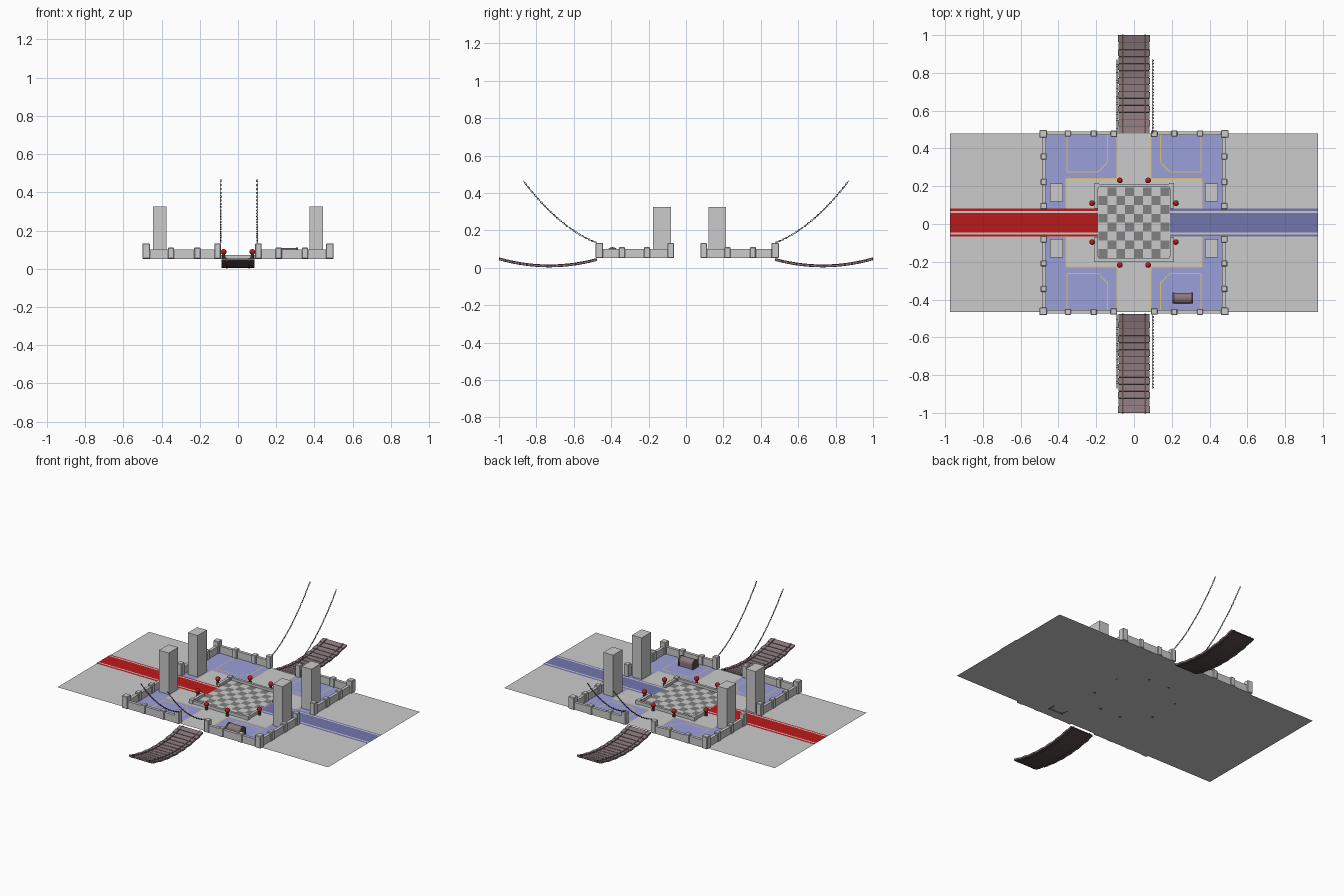
import bpy, bmesh, math
from mathutils import Matrix, Vector

if "Cube" in bpy.data.objects:
    bpy.data.objects.remove(bpy.data.objects["Cube"])

CY, G = 0.007, 0.052          # arena centre in y, ground height


def mat(name, r, g, b):
    m = bpy.data.materials.new(name)
    m.diffuse_color = (r, g, b, 1)
    m.use_nodes = True
    m.node_tree.nodes["Principled BSDF"].inputs["Base Color"].default_value = m.diffuse_color
    return m


RED = mat("red", .5, .01, .01)
BLUE = mat("carpet_blue", .17, .18, .42)
TILE = mat("floor_blue", .33, .35, .7)
GOLD = mat("gold", .75, .55, .16)
WOOD = mat("wood", .26, .19, .2)
DARK = mat("dark_wood", .1, .07, .07)
IRON = mat("iron", .12, .12, .12)
CHECK = mat("dark_check", .22, .22, .22)
WHITE = mat("white", .85, .85, .85)


def finish(name, bm, material=None, smooth=False):
    me = bpy.data.meshes.new(name)
    bm.to_mesh(me)
    bm.free()
    ob = bpy.data.objects.new(name, me)
    bpy.context.collection.objects.link(ob)
    if material:
        me.materials.append(material)
    for p in me.polygons:
        p.use_smooth = smooth
    return ob


def box(bm, x0, x1, y0, y1, z0, z1):
    m = Matrix.Translation(((x0 + x1) / 2, (y0 + y1) / 2, (z0 + z1) / 2))
    s = Matrix.Diagonal((abs(x1 - x0), abs(y1 - y0), abs(z1 - z0), 1))
    bmesh.ops.create_cube(bm, size=1, matrix=m @ s)


def rect(bm, x0, x1, y0, y1, z):
    x0, x1 = sorted((x0, x1))
    y0, y1 = sorted((y0, y1))
    bm.faces.new([bm.verts.new((x, y, z)) for x, y in
                  ((x0, y0), (x1, y0), (x1, y1), (x0, y1))])


def line(bm, pts, w, z):
    """Flat painted line along a 2D path."""
    for a, b in zip(pts, pts[1:]):
        a, b = Vector(a), Vector(b)
        n = (b - a).normalized()
        n = Vector((-n.y, n.x)) * w / 2
        f = bm.faces.new([bm.verts.new((p.x, p.y, z)) for p in (a - n, b - n, b + n, a + n)])
        f.normal_update()


QUADS = [(sx, sy) for sx in (-1, 1) for sy in (-1, 1)]

# Ground
bm = bmesh.new()
rect(bm, -.975, .975, CY - .472, CY + .472, G)
finish("ground", bm)

# Blue floor areas (L-shaped, one per quadrant)
bm = bmesh.new()
for sx, sy in QUADS:
    rect(bm, sx * .09, sx * .475, CY + sy * .235, CY + sy * .468, G + .002)
    rect(bm, sx * .36, sx * .475, CY + sy * .075, CY + sy * .235, G + .002)
finish("blue_floor", bm, TILE)

# Gold inlay lines
bm = bmesh.new()
for sx, sy in QUADS:
    edge = [(.09, .468), (.09, .235), (.36, .235), (.36, .075)]
    panel = [(.14, .468), (.14, .32), (.19, .268), (.355, .268), (.355, .468)]
    for path in (edge, panel):
        line(bm, [(sx * x, CY + sy * y) for x, y in path], .005, G + .0035)
finish("gold_inlay", bm, GOLD)

# Carpets with pale edging stripes
for name, s, m in (("red_carpet", -1, RED), ("blue_carpet", 1, BLUE)):
    bm = bmesh.new()
    rect(bm, s * .19, s * .975, CY - .074, CY + .074, G + .003)
    finish(name, bm, m)
    bm = bmesh.new()
    for sy in (-1, 1):
        rect(bm, s * .19, s * .975, CY + sy * .052, CY + sy * .062, G + .0045)
    finish(name + "_stripes", bm, WHITE)

# Checkerboard
bm, bd = bmesh.new(), bmesh.new()
c = .375 / 8
for i in range(8):
    for j in range(8):
        x, y = -.1875 + i * c, CY - .1875 + j * c
        rect(bm if (i + j) % 2 else bd, x, x + c, y, y + c, G + .005)
finish("light_squares", bm)
finish("dark_squares", bd, CHECK)

# Low kerb around the board, open at the carpets
bm = bmesh.new()
for s in (-1, 1):
    box(bm, -.19, .19, CY + s * .19, CY + s * .205, G, G + .02)
for sx, sy in QUADS:
    box(bm, sx * .19, sx * .208, CY + sy * .075, CY + sy * .19, G, G + .02)
    box(bm, sx * .185, sx * .212, CY + sy * .18, CY + sy * .209, G, G + .025)
finish("board_kerb", bm)

# Perimeter walls and posts
bm, bp = bmesh.new(), bmesh.new()
for sx, sy in QUADS:
    box(bm, sx * .1, sx * .48, CY + sy * .463, CY + sy * .482, G, .1)
    box(bm, sx * .467, sx * .487, CY + sy * .08, CY + sy * .475, G, .1)
    for x, y, r, h in ((.48, .47, .02, .132), (.107, .47, .017, .132), (.478, .088, .017, .132),
                       (.35, .472, .016, .11), (.213, .472, .016, .11),
                       (.478, .35, .016, .11), (.478, .215, .016, .11)):
        box(bp, sx * x - r, sx * x + r, CY + sy * y - r, CY + sy * y + r, G, h)
finish("perimeter_walls", bm)
posts = finish("wall_posts", bp)
bev = posts.modifiers.new("bevel", "BEVEL")
bev.width, bev.segments = .003, 1

# Towers
bm = bmesh.new()
for sx in (-1, 1):
    for y0, y1 in ((-.177, -.08), (.12, .215)):
        box(bm, sx * .375, sx * .445, y0, y1, G, .325)
finish("towers", bm)

# Lamp posts with red globes
bs, bg = bmesh.new(), bmesh.new()
for sx, sy in QUADS:
    for x, y in ((.075, .224), (.222, .103)):
        p = Vector((sx * x, CY + sy * y, 0))
        bmesh.ops.create_cone(bs, cap_ends=True, segments=8, radius1=.01, radius2=.006, depth=.026,
                              matrix=Matrix.Translation(p + Vector((0, 0, G + .013))))
        bmesh.ops.create_uvsphere(bg, u_segments=12, v_segments=8, radius=.015,
                                  matrix=Matrix.Translation(p + Vector((0, 0, .088))))
finish("lamp_stands", bs, DARK)
finish("lamp_globes", bg, RED, True)

# Chest: box body with a barrel lid, banded in iron
def chest_part(name, x0, x1, grow, m):
    prof = [(-.028, 0), (.028, 0), (.028, .03)]
    prof += [(.028 * math.cos(a), .03 + .026 * math.sin(a)) for a in
             [math.pi * k / 8 for k in range(1, 8)]] + [(-.028, .03)]
    b = bmesh.new()
    ring = [b.verts.new((x0, -.392 + y * grow, G + z * grow)) for y, z in prof]
    f = b.faces.new(ring)
    ext = bmesh.ops.extrude_face_region(b, geom=[f])
    bmesh.ops.translate(b, vec=(x1 - x0, 0, 0),
                        verts=[v for v in ext["geom"] if isinstance(v, bmesh.types.BMVert)])
    bmesh.ops.recalc_face_normals(b, faces=b.faces)
    finish(name, b, m)


chest_part("chest", .205, .312, 1, WOOD)
for i, x in enumerate((.205, .304)):
    chest_part(f"chest_band_{i}", x - .001, x + .009, 1.04, DARK)


# Sagging bridges: planks and two straps
def sag(t):
    return Vector((0, .477 + .523 * t, .012 + .036 * (2 * t - 1) ** 2 - .004 * (1 - t)))


N = 14
bm, bd = bmesh.new(), bmesh.new()
for s in (-1, 1):
    for i in range(N):
        a, b = sag(i / N), sag((i + 1) / N)
        mid, d = (a + b) / 2, b - a
        rot = Matrix.Rotation(s * math.atan2(d.z, d.y), 4, 'X')
        base = Matrix.Translation((0, s * mid.y, mid.z)) @ rot
        w = .172 if i % 2 else .166
        bmesh.ops.create_cube(bm, size=1, matrix=base @ Matrix.Diagonal((w, d.length * .9, .011, 1)))
        for x in (-.06, .06):
            bmesh.ops.create_cube(bd, size=1, matrix=base @ Matrix.Translation((x, 0, 0))
                                  @ Matrix.Diagonal((.008, d.length * 1.02, .015, 1)))
        bmesh.ops.create_cube(bd, size=1, matrix=base @ Matrix.Translation((0, 0, -.003))
                              @ Matrix.Diagonal((.16, d.length * 1.02, .006, 1)))
finish("bridge_planks", bm, WOOD)
finish("bridge_straps", bd, DARK)


# Chains: alternating links along a rising curve
def link(bm, m, length, wid, r):
    rings = []
    for i in range(8):
        a = math.tau * i / 8
        u = Vector((0, math.cos(a), math.sin(a)))
        c = Vector((0, u.y * length, u.z * wid))
        rings.append([bm.verts.new(m @ (c + u * r * math.cos(b) + Vector((r * math.sin(b), 0, 0))))
                      for b in [math.tau * k / 4 for k in range(4)]])
    for i in range(8):
        p, q = rings[i], rings[(i + 1) % 8]
        for k in range(4):
            bm.faces.new((p[k], q[k], q[(k + 1) % 4], p[(k + 1) % 4]))


def rise(t):
    return Vector((0, .48 + .39 * t, .135 + .33 * (.45 * t + .55 * t * t)))


bm = bmesh.new()
L = 46
for s in (-1, 1):
    for x in (-.09, .1):
        for i in range(L):
            a, b = rise(i / L), rise((i + 1) / L)
            mid, d = (a + b) / 2, b - a
            m = (Matrix.Translation((x, s * mid.y, mid.z))
                 @ Matrix.Rotation(s * math.atan2(d.z, d.y), 4, 'X')
                 @ Matrix.Rotation(math.pi / 2 * (i % 2), 4, 'Y'))
            link(bm, m, d.length * .62, .0035, .0016)
bmesh.ops.recalc_face_normals(bm, faces=bm.faces)
finish("chains", bm, IRON)
